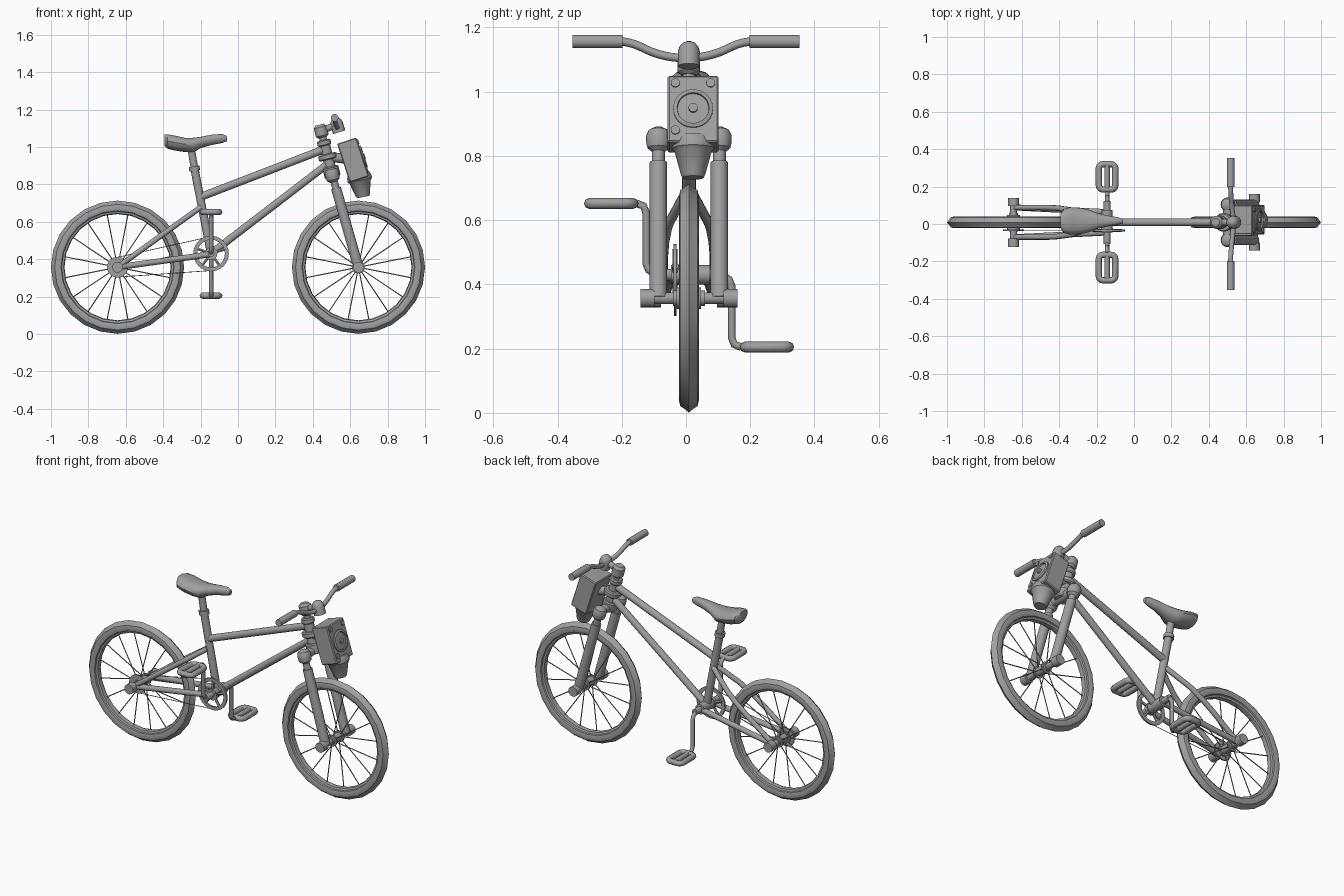
import bpy, bmesh, math
from mathutils import Vector, Matrix

if "Cube" in bpy.data.objects:
    bpy.data.objects.remove(bpy.data.objects["Cube"])

C = 0.009            # y of the bicycle's centre plane
REAR, FRONT, BB = (-0.644, C, 0.357), (0.644, C, 0.357), (-0.144, C, 0.43)
GREY = bpy.data.materials.new("dark_grey")
GREY.diffuse_color = (0.35, 0.35, 0.35, 1)
GREY.use_nodes = True
GREY.node_tree.nodes["Principled BSDF"].inputs["Base Color"].default_value = GREY.diffuse_color


def place(name, data):
    data.materials.append(GREY)
    ob = bpy.data.objects.new(name, data)
    bpy.context.collection.objects.link(ob)
    return ob


def finish(name, bm):
    bmesh.ops.recalc_face_normals(bm, faces=bm.faces)
    me = bpy.data.meshes.new(name)
    bm.to_mesh(me)
    bm.free()
    return place(name, me)


def lathe(name, profile, centre, axis, seg=16, closed=False):
    """Revolve (radius, height) points about an axis through centre."""
    bm = bmesh.new()
    q = Vector(axis).to_track_quat('Z', 'Y')
    rings = []
    for r, h in profile:
        rings.append([bm.verts.new(Vector(centre) + q @ Vector((
            r * math.cos(2 * math.pi * i / seg), r * math.sin(2 * math.pi * i / seg), h)))
            for i in range(seg)])
    pairs = list(zip(rings, rings[1:])) + ([(rings[-1], rings[0])] if closed else [])
    for a, b in pairs:
        for i in range(seg):
            j = (i + 1) % seg
            bm.faces.new((a[i], a[j], b[j], b[i]))
    if not closed:
        bm.faces.new(rings[0])
        bm.faces.new(rings[-1])
    return finish(name, bm)


def tube(name, a, b, r, seg=12):
    d = Vector(b) - Vector(a)
    return lathe(name, [(r, 0), (r, d.length)], a, d, seg)


def path(name, pts, r, cyclic=False, smooth=True):
    cu = bpy.data.curves.new(name, 'CURVE')
    cu.dimensions = '3D'
    cu.bevel_depth, cu.bevel_resolution, cu.use_fill_caps = r, 2, True
    cu.resolution_u = 5
    s = cu.splines.new('BEZIER' if smooth else 'POLY')
    p = s.bezier_points if smooth else s.points
    p.add(len(pts) - 1)
    for k, co in zip(p, pts):
        if smooth:
            k.co = co
            k.handle_left_type = k.handle_right_type = 'AUTO'
        else:
            k.co = (*co, 1)
    s.use_cyclic_u = cyclic
    return place(name, cu)


def across(name, x, z, y0, y1, r, seg=16):
    return tube(name, (x, y0, z), (x, y1, z), r, seg)


# Wheels: tyre, rim, hub, spokes and axle with end caps
half = [(0.346, 0.012), (0.336, 0.027), (0.318, 0.031), (0.302, 0.026), (0.299, 0.018), (0.288, 0.014)]
tyre = [(0.356, 0)] + half + [(0.284, 0)] + [(r, -y) for r, y in reversed(half)]
for side, c, reach in (("rear", REAR, 0.131), ("front", FRONT, 0.151)):
    x, _, z = c
    lathe(side + "_tyre", tyre, c, (0, 1, 0), 24, closed=True)
    across(side + "_hub", x, z, C - 0.05, C + 0.05, 0.024)
    across(side + "_axle", x, z, C - reach + 0.01, C + reach - 0.01, 0.018)
    for s in (-1, 1):
        across(side + "_axle_cap", x, z, C + s * (reach - 0.044), C + s * reach, 0.029)
        across(side + "_hub_flange", x, z, C + s * 0.03, C + s * 0.038, 0.034)
    for i in range(16):
        a = 2 * math.pi * (i + 0.5) / 16
        u = Vector((math.cos(a), 0, math.sin(a)))
        off = Vector((0, 0.03 * (-1) ** i, 0))
        tube(side + "_spoke", Vector(c) + u * 0.02 + off, Vector(c) + u * 0.292, 0.003, 5)

# Frame tubes
tube("top_tube", (-0.2, C, 0.733), (0.462, C, 0.988), 0.021)
tube("down_tube", (-0.134, C, 0.438), (0.475, C, 0.905), 0.02)
tube("seat_tube", BB, (-0.233, C, 0.885), 0.022)
tube("seat_collar", (-0.231, C, 0.872), (-0.235, C, 0.896), 0.029)
tube("seat_post", (-0.23, C, 0.87), (-0.252, C, 1.0), 0.02)
across("bottom_bracket", BB[0], BB[2], C - 0.055, C + 0.065, 0.03)
for s in (-1, 1):
    tube("chain_stay", (-0.155, C + s * 0.055, 0.425), (-0.644, C + s * 0.08, 0.357), 0.016)
    path("seat_stay", [(-0.2, C + s * 0.015, 0.677), (-0.27, C + s * 0.042, 0.627),
                       (-0.34, C + s * 0.066, 0.577), (-0.644, C + s * 0.08, 0.357)], 0.015)

# Steering head: tube, rings, top cap
low, top = Vector((0.503, C, 0.855)), Vector((0.444, C, 1.086))
ax = (top - low).normalized()
tube("steerer", low, top, 0.02)
tube("head_tube", low, low.lerp(top, 0.72), 0.029)
for t, r, h in ((0.72, 0.037, 0.032), (0.4, 0.05, 0.032), (0.05, 0.043, 0.06)):
    b = 0.006
    lathe("head_ring", [(r - b, -h / 2), (r, -h / 2 + b), (r, h / 2 - b), (r - b, h / 2)], low.lerp(top, t), ax)
lathe("stem_cap", [(0.024, -0.036), (0.035, -0.026), (0.035, 0.02), (0.022, 0.034)], top, ax)
tube("stem", top, (0.525, C, 1.118), 0.018)
lathe("bar_clamp", [(0.034, -0.038), (0.034, 0.01), (0.03, 0.025), (0.02, 0.037), (0.006, 0.043)],
      (0.53, C, 1.115), (-0.3, 0, 1))

# Fork: legs, rounded tops and crown
fork_top = Vector((0.503, 0, 0.852))
for s in (-1, 1):
    o = Vector((0, C + s * 0.095, 0))
    foot = Vector((0.644, 0, 0.357)) + o
    tube("fork_leg", foot, Vector((0.524, 0, 0.78)) + o, 0.027, 16)
    tube("fork_slider", foot, fork_top + o, 0.02)
    lathe("fork_cap", [(0.02, -0.04), (0.034, -0.028), (0.038, -0.01), (0.038, 0.012), (0.031, 0.028), (0.012, 0.038)],
          fork_top + o, ax)
across("fork_crown", 0.503, 0.855, C - 0.1, C + 0.1, 0.026)

# Handlebar and grips
bar = [(0.517, -0.25, 1.156), (0.517, -0.18, 1.153), (0.524, -0.09, 1.118), (0.53, -0.03, 1.106)]
path("handlebar", bar + [(x, -y, z) for x, y, z in reversed(bar)], 0.013)
for s in (-1, 1):
    across("grip", 0.517, 1.156, s * 0.198, s * 0.353, 0.0205)

# Lamp case: tilted box with lens rings, bolts and a tapered horn below
tilt = math.radians(-18)
M = Matrix.Translation((0.615, 0.022, 0.93)) @ Matrix.Rotation(tilt, 4, 'Y')
nx = M.to_3x3() @ Vector((1, 0, 0))
bm = bmesh.new()
bmesh.ops.create_cube(bm, size=1, matrix=M @ Matrix.Diagonal((0.108, 0.158, 0.218, 1)))
bmesh.ops.bevel(bm, geom=bm.edges[:], offset=0.005, segments=1, affect='EDGES')
finish("lamp_case", bm)
f = M @ Vector((0.052, 0, 0))
lathe("lens_ring", [(0.062, 0), (0.062, 0.008), (0.05, 0.012), (0.048, 0)], f, nx, 24, closed=True)
lathe("lens", [(0.05, 0), (0.05, 0.004), (0.014, 0.006), (0.014, 0.016)], f, nx, 24)
for y, z in ((-0.055, 0.084), (0.055, 0.084), (-0.055, -0.07)):
    p = M @ Vector((0.045, y, z))
    tube("case_bolt", p, p + nx * 0.015, 0.014)
tube("case_bracket", low.lerp(top, 0.4), (0.59, C + 0.01, 0.935), 0.026)
lathe("horn", [(0.058, -0.02), (0.066, 0), (0.066, 0.018), (0.058, 0.026), (0.038, 0.1), (0.033, 0.11)],
      (0.648, 0.022, 0.84), (0.2, 0, -1))

# Chain drive: chainring with arms, rear sprocket and chain
yc = -0.034
lathe("chainring", [(0.095, -0.005), (0.095, 0.005), (0.074, 0.005), (0.074, -0.005)],
      (BB[0], yc, BB[2]), (0, 1, 0), 24, closed=True)
across("chainring_hub", BB[0], BB[2], yc - 0.01, yc + 0.01, 0.034)
for i in range(5):
    a = 2 * math.pi * i / 5 + 0.3
    tube("chainring_arm", (BB[0], yc, BB[2]),
         (BB[0] + 0.08 * math.cos(a), yc, BB[2] + 0.08 * math.sin(a)), 0.008, 6)
across("sprocket", REAR[0], REAR[2], yc - 0.004, yc + 0.004, 0.056)
for s in (-1, 1):
    tube("chain", (REAR[0], yc, REAR[2] + s * 0.053), (BB[0], yc, BB[2] + s * 0.091), 0.002, 5)

# Cranks and pedals (one up, one down)
across("crank_axle", BB[0], BB[2], C - 0.115, C + 0.115, 0.018)
for s, yp, zp in ((-1, -0.233, 0.652), (1, 0.252, 0.205)):
    d = math.copysign(1, zp - BB[2])
    y0 = C + s * 0.133
    path("crank", [(BB[0], C + s * 0.1, BB[2]), (BB[0], y0 - s * 0.008, BB[2] + d * 0.015),
                   (BB[0], y0, BB[2] + d * 0.035), (BB[0], y0, zp - d * 0.03),
                   (BB[0], y0 + s * 0.008, zp - d * 0.008), (BB[0], y0 + s * 0.03, zp)], 0.012, smooth=False)
    ring = []
    for cx, cy, a0 in ((1, 1, 0), (-1, 1, 90), (-1, -1, 180), (1, -1, 270)):
        for k in range(4):
            a = math.radians(a0 + 30 * k)
            ring.append((BB[0] + cx * 0.022 + 0.022 * math.cos(a),
                         yp + cy * 0.046 + 0.022 * math.sin(a), zp))
    path("pedal_frame", ring, 0.017, cyclic=True, smooth=False)
    across("pedal_bar", BB[0], zp, yp - 0.07, yp + 0.07, 0.015)

# Saddle: lofted cross-sections (x, half width, top z, bottom z)
sections = [(-0.392, 0.04, 1.066, 1.005), (-0.378, 0.064, 1.068, 0.99), (-0.34, 0.073, 1.062, 0.98),
            (-0.285, 0.07, 1.05, 0.972), (-0.24, 0.06, 1.05, 0.968), (-0.2, 0.043, 1.055, 0.993),
            (-0.14, 0.029, 1.066, 1.01), (-0.085, 0.02, 1.07, 1.02), (-0.06, 0.012, 1.06, 1.03)]
bm = bmesh.new()
loops = []
for x, w, zt, zb in sections:
    loop = []
    for i in range(14):
        a = 2 * math.pi * i / 14
        c, s = math.cos(a), math.sin(a)
        mid = zb + (zt - zb) * 0.55
        loop.append(bm.verts.new((x, 0.016 + w * math.copysign(abs(c) ** (0.75 if s >= 0 else 1.0), c),
                                  mid + s * ((zt - mid) if s > 0 else (mid - zb)))))
    loops.append(loop)
for a, b in zip(loops, loops[1:]):
    for i in range(14):
        bm.faces.new((a[i], a[(i + 1) % 14], b[(i + 1) % 14], b[i]))
bm.faces.new(loops[0])
bm.faces.new(loops[-1])
finish("saddle", bm)

# Smooth shading with sharp edges kept
bpy.ops.object.select_all(action='DESELECT')
for ob in bpy.context.scene.objects:
    if ob.type == 'MESH':
        ob.select_set(True)
        bpy.context.view_layer.objects.active = ob
bpy.ops.object.shade_smooth_by_angle(angle=math.radians(35))
